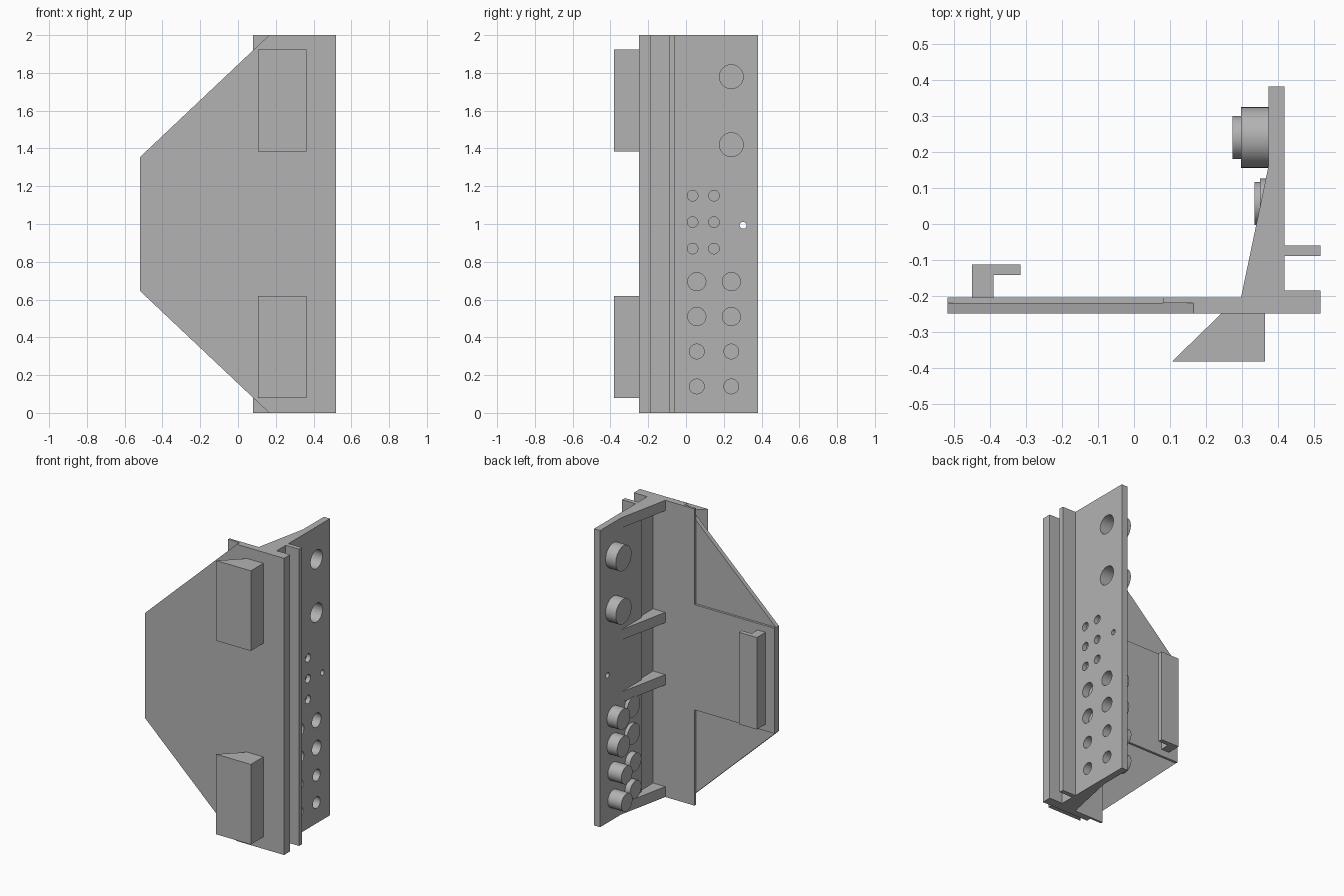
import bpy, bmesh, math
from mathutils import Matrix, Vector

if "Cube" in bpy.data.objects:
    bpy.data.objects.remove(bpy.data.objects["Cube"])

grey = bpy.data.materials.new("grey metal")
grey.diffuse_color = (0.45, 0.45, 0.45, 1)
grey.use_nodes = True
grey.node_tree.nodes["Principled BSDF"].inputs["Base Color"].default_value = grey.diffuse_color


def finish(name, bm):
    bmesh.ops.recalc_face_normals(bm, faces=bm.faces)
    me = bpy.data.meshes.new(name)
    bm.to_mesh(me)
    bm.free()
    me.materials.append(grey)
    ob = bpy.data.objects.new(name, me)
    bpy.context.collection.objects.link(ob)
    return ob


def prism(name, pts, lo, hi, axis="z"):
    """Extrude an outline: (x, y) along z, or (x, z) along y."""
    bm = bmesh.new()
    put = (lambda a, b, d: (a, b, d)) if axis == "z" else (lambda a, b, d: (a, d, b))
    face = bm.faces.new([bm.verts.new(put(a, b, lo)) for a, b in pts])
    ext = bmesh.ops.extrude_face_region(bm, geom=[face])["geom"]
    shift = Vector(put(0, 0, hi - lo))
    bmesh.ops.translate(bm, vec=shift, verts=[v for v in ext if isinstance(v, bmesh.types.BMVert)])
    return finish(name, bm)


def rods(name, specs):
    """Cylinders along x: (y, z, radius, x0, x1)."""
    bm = bmesh.new()
    for y, z, r, x0, x1 in specs:
        m = Matrix.Translation(((x0 + x1) / 2, y, z)) @ Matrix.Rotation(math.pi / 2, 4, "Y")
        bmesh.ops.create_cone(bm, cap_ends=True, segments=40, radius1=r, radius2=r,
                              depth=x1 - x0, matrix=m)
    return finish(name, bm)


def boolean(ob, tool, op):
    bpy.context.view_layer.objects.active = ob
    mod = ob.modifiers.new(op, "BOOLEAN")
    mod.object, mod.operation, mod.solver = tool, op, "EXACT"
    bpy.ops.object.modifier_apply(modifier=mod.name)
    bpy.data.objects.remove(tool)


# Upright rail: drilled wall, side fin and full-height front strip
rail = prism("upright_rail", [
    (.373, .382), (.418, .382), (.418, -.059), (.518, -.059), (.518, -.089), (.418, -.089),
    (.418, -.184), (.518, -.184), (.518, -.249), (.165, -.249), (.165, -.219), (.08, -.219),
    (.08, -.204), (.388, -.204), (.388, -.059), (.373, -.059)], 0, 2)

# Sockets: (y, z, hole radius, closed end x)
sockets = [(.24, 1.78, .063, .297), (.24, 1.42, .063, .297)]
for y, mid_x, low_x in ((.057, .35, .335), (.24, .297, .273)):
    sockets += [(y, z, .048, mid_x) for z in (.695, .51)]
    sockets += [(y, z, .039, low_x) for z in (.325, .14)]
boolean(rail, rods("socket_bosses", [(y, z, r + .021, x, .395) for y, z, r, x in sockets]), "UNION")

# Socket bores, small blind holes and one through hole
bores = [(y, z, r, x + .02, .5) for y, z, r, x in sockets]
bores += [(y, z, .028, .388, .5) for y in (.035, .148) for z in (1.15, 1.01, .87)]
bores += [(.302, .993, .018, .3, .5)]
boolean(rail, rods("bores", bores), "DIFFERENCE")
bpy.ops.object.select_all(action="DESELECT")
rail.select_set(True)
bpy.context.view_layer.objects.active = rail
bpy.ops.object.shade_smooth_by_angle(angle=math.radians(30))

# Tapered front plate with a raised panel behind it
prism("front_plate", [(.165, 0), (.165, 2), (-.518, 1.355), (-.518, .645)], -.249, -.219, "y")
prism("rear_panel", [(.08, .645), (.08, 1.355), (-.518, 1.355), (-.518, .645)], -.219, -.204, "y")

# Hooked handle on the rear panel
prism("hook", [(-.45, -.204), (-.39, -.204), (-.39, -.142), (-.315, -.142),
               (-.315, -.112), (-.45, -.112)], .69, 1.31)

# Wedge blocks on the front
for z in (.08, 1.385):
    prism("front_block", [(.105, -.382), (.363, -.382), (.363, -.249), (.242, -.249)], z, z + .54)

# Triangular gussets between plate and wall
for z in (0, .755, 1.175, 1.93):
    prism("gusset", [(.297, -.204), (.388, -.204), (.388, -.059), (.373, -.059), (.373, .16)],
          z, z + .07)
